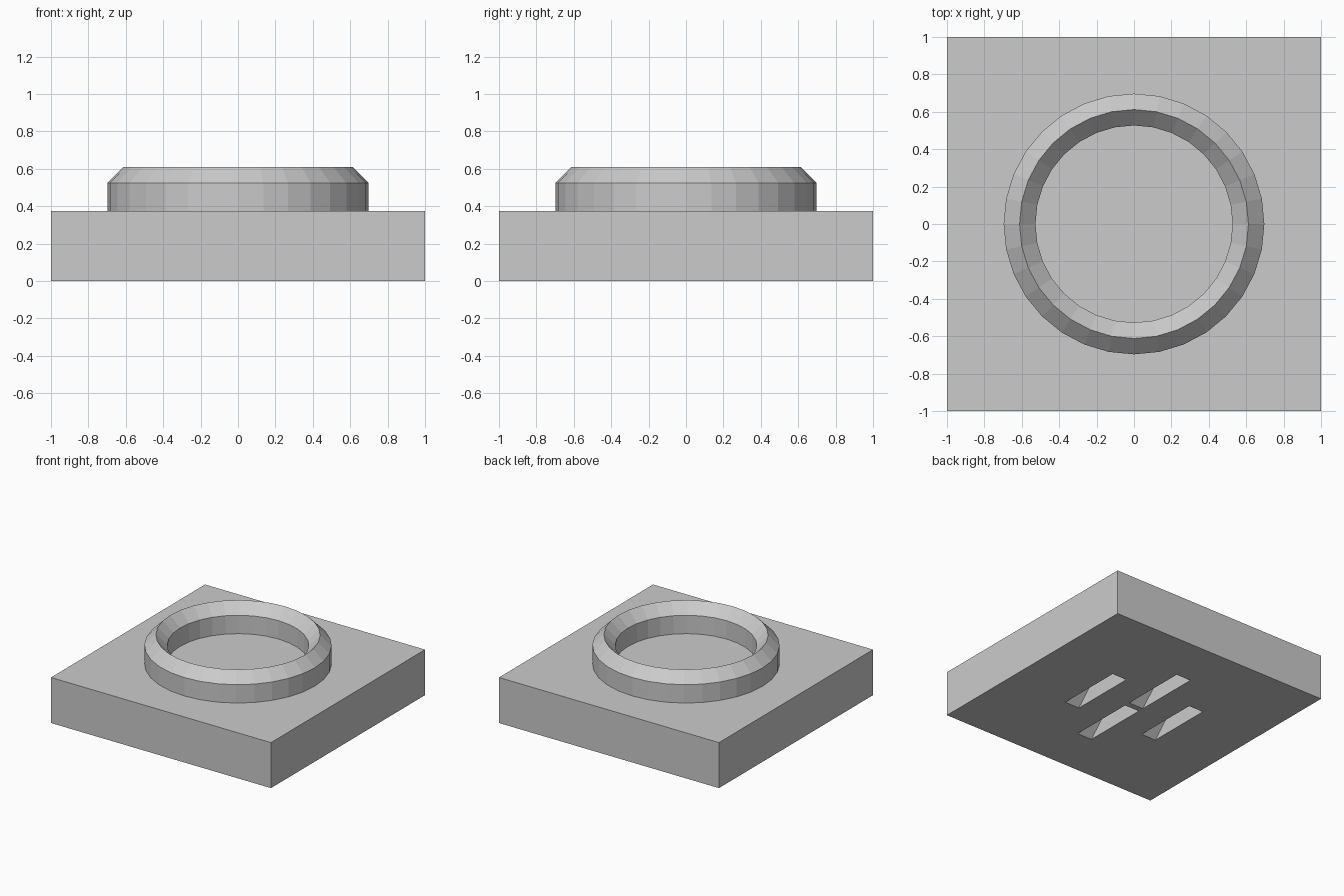
import bpy
import bmesh
from math import cos, sin, tau

cube = bpy.data.objects.get("Cube")
if cube:
    bpy.data.objects.remove(cube, do_unlink=True)

BASE_TOP = 0.374
SEGMENTS = 32

grey = bpy.data.materials.new("plain grey")
grey.use_nodes = True
colour = (0.6, 0.6, 0.6, 1)
grey.diffuse_color = colour
grey.node_tree.nodes["Principled BSDF"].inputs["Base Color"].default_value = colour


def make_object(name, bm):
    """Turn a bmesh into a grey object with outward normals."""
    bmesh.ops.recalc_face_normals(bm, faces=bm.faces)
    mesh = bpy.data.meshes.new(name)
    bm.to_mesh(mesh)
    bm.free()
    mesh.materials.append(grey)
    obj = bpy.data.objects.new(name, mesh)
    bpy.context.collection.objects.link(obj)
    return obj


def add_wedge(bm, x, y, width=0.134, half=0.278):
    """Roof-shaped slot cutter with 45 degree ends, reaching below the base."""
    profile = [(-half, -0.05), (half, -0.05), (half, 0), (0, half), (-half, 0)]
    sides = [[bm.verts.new((x + s * width / 2, y + dy, z)) for dy, z in profile]
             for s in (-1, 1)]
    for side in sides:
        bm.faces.new(side)
    a, b = sides
    for i in range(len(profile)):
        j = (i + 1) % len(profile)
        bm.faces.new((a[i], a[j], b[j], b[i]))


# Square base block
bm = bmesh.new()
bmesh.ops.create_cube(bm, size=2)
for v in bm.verts:
    v.co.z = BASE_TOP if v.co.z > 0 else 0
base = make_object("base", bm)

# Four slots cut into the underside
bm = bmesh.new()
for x, y in ((0.376, 0), (-0.376, 0), (0, 0.302), (0, -0.302)):
    add_wedge(bm, x, y)
cutter = make_object("slot_cutter", bm)
cutter.hide_render = True

cut = base.modifiers.new("slots", 'BOOLEAN')
cut.operation = 'DIFFERENCE'
cut.solver = 'EXACT'
cut.object = cutter
depsgraph = bpy.context.evaluated_depsgraph_get()
cut_mesh = bpy.data.meshes.new_from_object(base.evaluated_get(depsgraph))
base.modifiers.clear()
base.data = cut_mesh
bpy.data.objects.remove(cutter, do_unlink=True)

# Raised ring with a sharp, double-chamfered rim
bm = bmesh.new()
profile = [(0.697, 0.36), (0.697, 0.525), (0.612, 0.61), (0.527, 0.525), (0.527, 0.36)]
loops = [[bm.verts.new((r * cos(tau * i / SEGMENTS), r * sin(tau * i / SEGMENTS), z))
          for i in range(SEGMENTS)] for r, z in profile]
for k, lower in enumerate(loops):
    upper = loops[(k + 1) % len(loops)]
    for i in range(SEGMENTS):
        j = (i + 1) % SEGMENTS
        bm.faces.new((lower[i], lower[j], upper[j], upper[i]))
ring = make_object("ring", bm)
